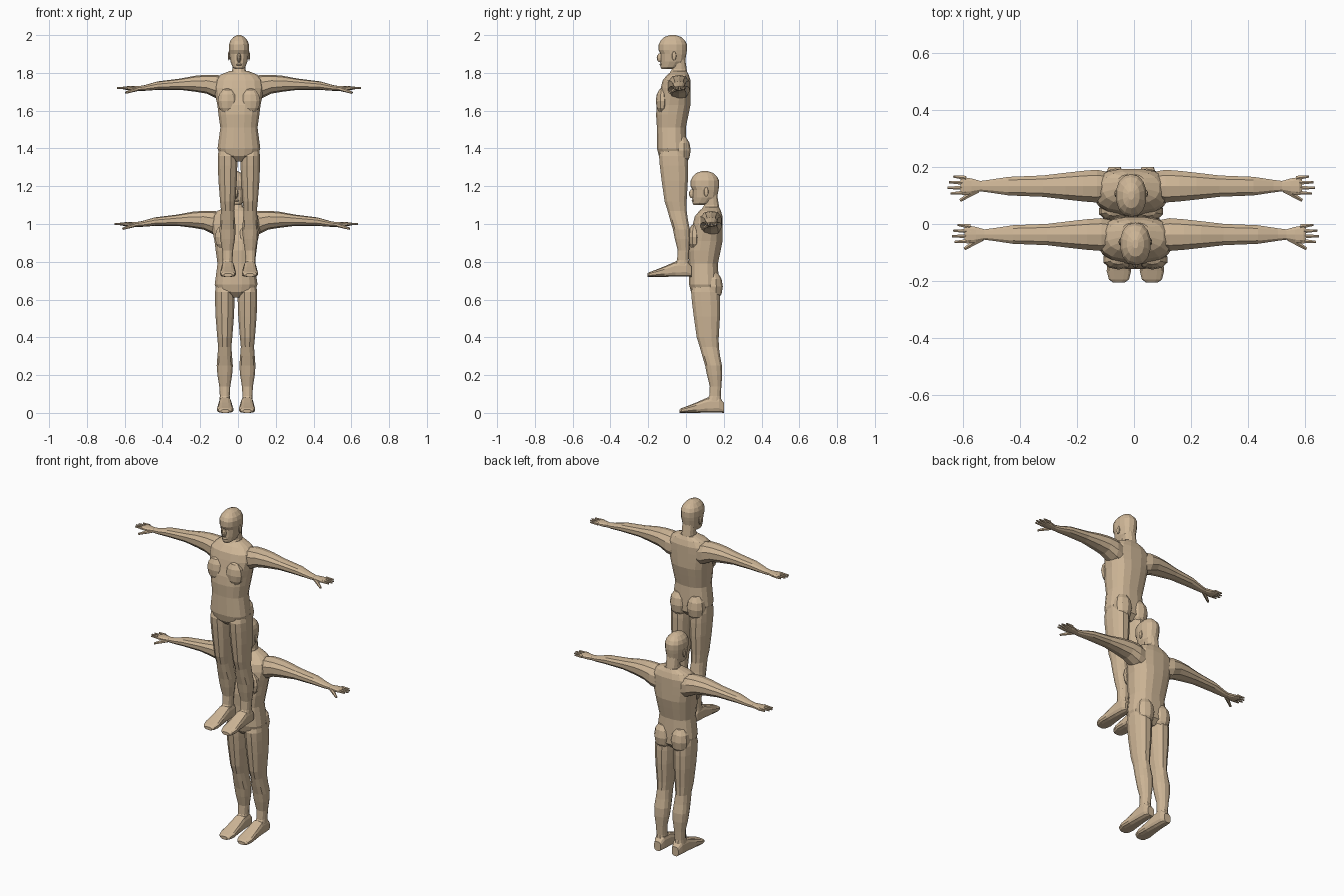
import bpy
import bmesh
from math import cos, sin, tau, copysign
from mathutils import Matrix, Vector

default_cube = bpy.data.objects.get("Cube")
if default_cube:
    bpy.data.objects.remove(default_cube, do_unlink=True)

skin = bpy.data.materials.new("tan_skin")
skin.use_nodes = True
skin.diffuse_color = (.62, .47, .31, 1)
skin.node_tree.nodes["Principled BSDF"].inputs["Base Color"].default_value = skin.diffuse_color

lower_place = Vector((-.01, .095, 0))
upper_place = Vector((.005, -.075, .72))
parts = []


def finish(name, bm, mirrored):
    """Store the mesh as a part of the lower figure, optionally on both sides."""
    bmesh.ops.recalc_face_normals(bm, faces=bm.faces)
    mesh = bpy.data.meshes.new(name)
    bm.to_mesh(mesh)
    bm.free()
    mesh.materials.append(skin)
    part = bpy.data.objects.new("lower_" + name, mesh)
    part.location = lower_place
    bpy.context.collection.objects.link(part)
    if mirrored:
        mirror = part.modifiers.new("Mirror", "MIRROR")
        mirror.use_axis[0] = True
    parts.append(part)


def rounded(value, power):
    """Superellipse term: powers under one give a boxier section."""
    return copysign(abs(value) ** power, value)


def place(axis, along, across, up):
    """Turn section coordinates into a point for the given loft axis."""
    if axis == "x":
        return Vector((along, across, up))
    if axis == "y":
        return Vector((across, along, up))
    return Vector((across, up, along))


def loft(name, axis, rows, centre=0, sides=12, power=.85, mirrored=False):
    """Skin closed sections; each row is (along, half width, low, high)."""
    bm = bmesh.new()
    rings = []
    for along, half, low, high in rows:
        ring = []
        for step in range(sides):
            angle = tau * (step + .5) / sides
            across = centre + half * rounded(cos(angle), power)
            middle = (low + high) / 2
            up = middle + (high - middle) * rounded(sin(angle), power)
            ring.append(bm.verts.new(place(axis, along, across, up)))
        rings.append(ring)
    for ring, following in zip(rings, rings[1:]):
        for step in range(sides):
            after = (step + 1) % sides
            bm.faces.new((ring[step], ring[after], following[after], following[step]))
    bm.faces.new(rings[0])
    bm.faces.new(rings[-1])
    finish(name, bm, mirrored)


def lump(name, centre, radii, mirrored=False):
    """A faceted ellipsoid for muscles and facial features."""
    bm = bmesh.new()
    shape = Matrix.Translation(centre) @ Matrix.Diagonal(radii).to_4x4()
    bmesh.ops.create_uvsphere(bm, u_segments=10, v_segments=6, radius=1, matrix=shape)
    finish(name, bm, mirrored)


def digit(name, root, tip, thickness):
    """A tapered six-sided finger running from root to tip."""
    bm = bmesh.new()
    root, tip = Vector(root), Vector(tip)
    direction = tip - root
    turn = direction.to_track_quat("Z", "Y").to_matrix().to_4x4()
    bmesh.ops.create_cone(bm, cap_ends=True, segments=6, radius1=thickness,
                          radius2=thickness / 2, depth=direction.length,
                          matrix=Matrix.Translation((root + tip) / 2) @ turn)
    finish(name, bm, mirrored=True)


# Torso from crotch to the slope of the shoulders
loft("torso", "z", [
    (.61, .03, -.04, .05),
    (.64, .1, -.07, .08),
    (.68, .115, -.08, .08),
    (.79, .1, -.08, .075),
    (.86, .11, -.085, .09),
    (.91, .116, -.08, .1),
    (.95, .125, -.07, .1),
    (1, .135, -.06, .1),
    (1.04, .13, -.05, .1),
    (1.07, .1, -.025, .09),
    (1.09, .05, 0, .08),
], sides=16, power=.8)

# Chest muscles and buttocks
lump("chest_muscle", (.06, -.05, .93), (.055, .035, .07), mirrored=True)
lump("buttock", (.055, .05, .67), (.055, .05, .08), mirrored=True)

# Neck and head
loft("neck", "z", [
    (1.03, .05, -.045, .09),
    (1.1, .036, 0, .08),
    (1.16, .037, 0, .07),
])
loft("head", "z", [
    (1.1, .02, -.055, 0),
    (1.11, .034, -.06, .04),
    (1.14, .046, -.06, .07),
    (1.18, .052, -.06, .077),
    (1.2, .054, -.07, .08),
    (1.23, .054, -.07, .08),
    (1.25, .047, -.06, .07),
    (1.27, .03, -.04, .05),
    (1.28, .01, -.01, .02),
], sides=14, power=.9)
lump("nose", (0, -.06, 1.16), (.012, .02, .025))
lump("lips", (0, -.055, 1.125), (.018, .01, .008))
lump("ear", (.053, .012, 1.17), (.006, .012, .025), mirrored=True)

# Legs with knee and calf
loft("leg", "z", [
    (.7, .045, -.05, .06),
    (.64, .053, -.07, .085),
    (.59, .053, -.066, .088),
    (.51, .05, -.056, .087),
    (.4, .041, -.04, .08),
    (.35, .036, -.024, .08),
    (.3, .04, -.01, .087),
    (.25, .044, .005, .097),
    (.2, .04, .015, .098),
    (.14, .03, .03, .093),
    (.09, .027, .027, .09),
    (.05, .03, 0, .097),
], centre=.06, mirrored=True)

# Flat-soled feet, heel to toe
loft("foot", "y", [
    (.105, .022, 0, .055),
    (.08, .031, 0, .085),
    (.02, .034, 0, .083),
    (-.04, .039, 0, .056),
    (-.09, .044, 0, .036),
    (-.12, .036, 0, .025),
    (-.13, .022, 0, .018),
], centre=.058, power=.65, mirrored=True)

# Arms held straight out, running into flat palms
loft("arm", "x", [
    (.07, .05, .93, 1.06),
    (.12, .06, .945, 1.07),
    (.17, .056, .97, 1.07),
    (.23, .049, .98, 1.065),
    (.31, .039, .99, 1.05),
    (.43, .034, .99, 1.035),
    (.5, .023, .985, 1.015),
    (.53, .019, .985, 1.01),
    (.56, .028, .985, 1.01),
    (.59, .033, .99, 1.01),
    (.6, .03, .99, 1.005),
], centre=.038, sides=10, mirrored=True)

# Fingers fan out from the palm; the thumb points forward and down
reach_by_finger = {"index": .635, "middle": .645, "ring": .64, "little": .625}
for place_in_row, (finger, reach) in enumerate(reach_by_finger.items()):
    spread = place_in_row - 1.5
    root = (.58, .041 + spread * .017, 1)
    tip = (reach, .042 + spread * .02, 1)
    digit(finger + "_finger", root, tip, thickness=.009)
digit("thumb", (.54, .025, .995), (.6, -.012, .975), thickness=.012)

# The second figure stands in front, raised to shoulder height
for part in parts:
    twin = part.copy()
    twin.name = part.name.replace("lower_", "upper_")
    twin.location = upper_place
    bpy.context.collection.objects.link(twin)
